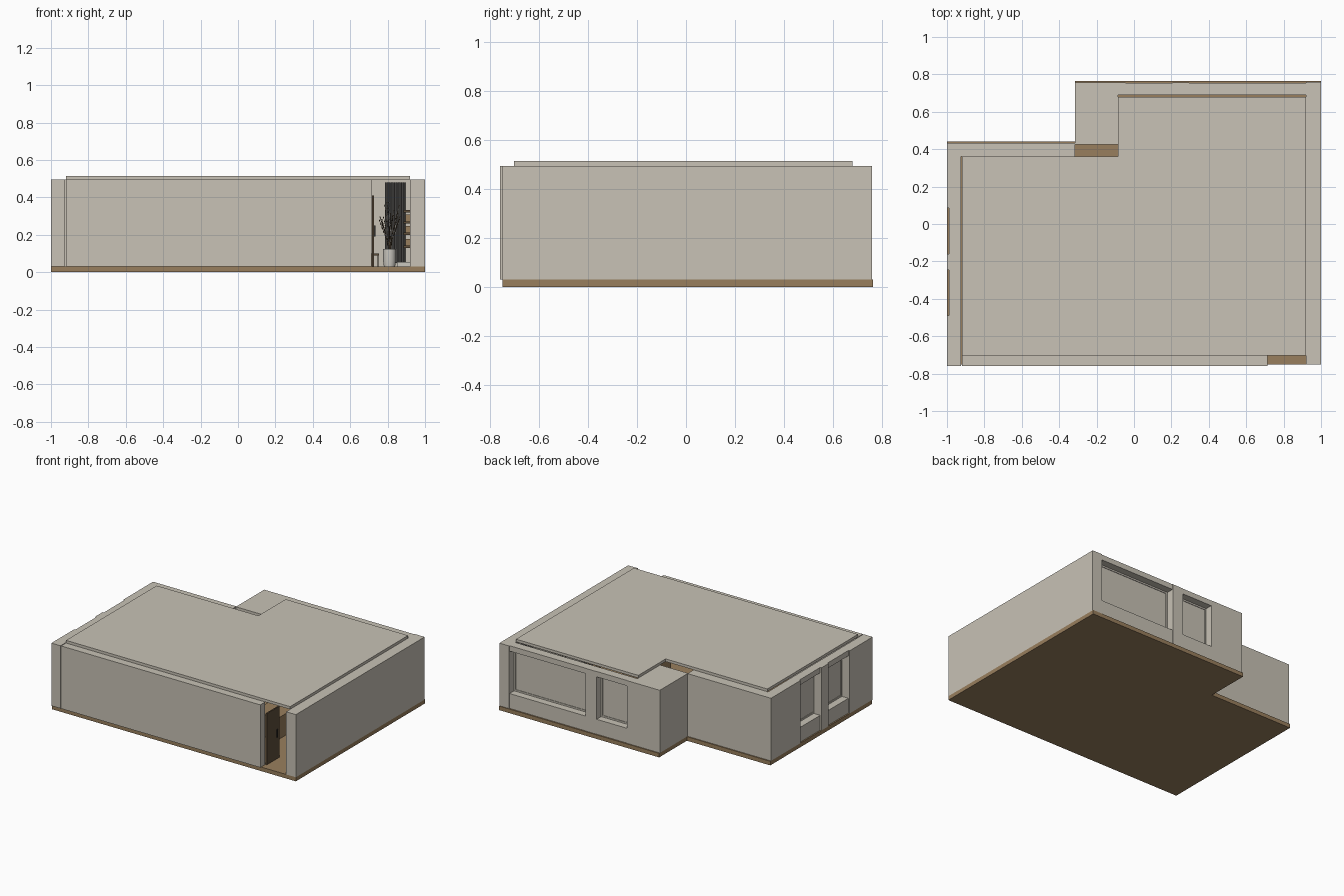
import bpy, bmesh, math, random
from mathutils import Vector

if "Cube" in bpy.data.objects:
    bpy.data.objects.remove(bpy.data.objects["Cube"])

random.seed(4)


def material(name, rgb):
    m = bpy.data.materials.new(name)
    m.diffuse_color = (*rgb, 1)
    m.use_nodes = True
    m.node_tree.nodes["Principled BSDF"].inputs["Base Color"].default_value = m.diffuse_color
    return m


PLASTER = material("warm grey plaster", (0.578, 0.540, 0.465))
WOOD = material("tan wood", (0.318, 0.212, 0.110))
DARK = material("dark brown wood", (0.110, 0.075, 0.042))
FABRIC = material("grey fabric", (0.190, 0.185, 0.175))
CERAMIC = material("pale ceramic", (0.600, 0.580, 0.530))
METAL = material("black metal", (0.030, 0.028, 0.025))


def finish(name, bm, mat):
    me = bpy.data.meshes.new(name)
    bm.to_mesh(me)
    bm.free()
    me.materials.append(mat)
    ob = bpy.data.objects.new(name, me)
    bpy.context.collection.objects.link(ob)
    return ob


def boxes(name, mat, *bounds):
    """One object from boxes given as (x0, x1, y0, y1, z0, z1)."""
    bm = bmesh.new()
    for x0, x1, y0, y1, z0, z1 in bounds:
        for v in bmesh.ops.create_cube(bm, size=1)["verts"]:
            v.co = Vector(((x0 + x1) / 2 + v.co.x * (x1 - x0),
                           (y0 + y1) / 2 + v.co.y * (y1 - y0),
                           (z0 + z1) / 2 + v.co.z * (z1 - z0)))
    return finish(name, bm, mat)


F, T = 0.03, 0.495          # floor top and wall top
SILL, HEAD = 0.14, 0.455    # window bottom and top

# Floor slabs and raised ceiling slabs
boxes("main_floor", WOOD, (-1, 1, -0.75, 0.44, 0, F))
boxes("rear_floor", WOOD, (-0.315, 1, 0.44, 0.765, 0, F))
boxes("main_ceiling", PLASTER, (-0.92, 0.92, -0.703, 0.36, T, 0.515))
boxes("rear_ceiling", PLASTER, (-0.085, 0.92, 0.36, 0.68, T, 0.515))

# Solid walls
boxes("right_wall", PLASTER, (0.92, 1, -0.75, 0.76, F, T))
boxes("front_wall", PLASTER, (-0.92, 0.715, -0.76, -0.703, F, T))
boxes("rear_left_wall", PLASTER, (-1, -0.315, 0.36, 0.432, F, T))
boxes("corner_block", PLASTER, (-0.315, -0.085, 0.425, 0.69, F, T))
boxes("rear_corner_wall", PLASTER, (-0.315, -0.045, 0.69, 0.757, F, T))

# Piers between the windows
boxes("rear_pier", PLASTER, (0.205, 0.295, 0.69, 0.757, F, T))
boxes("left_piers", PLASTER,
      (-1, -0.925, 0.085, 0.36, F, T),
      (-1, -0.925, -0.245, -0.16, F, T),
      (-1, -0.925, -0.76, -0.49, F, T))


def window(name, a, b, side):
    """Sill wall, lintel, pane and inner frame for an opening from a to b."""
    def place(u0, u1, d0, d1, z0, z1):      # d runs from inside to outside
        if side == "rear":
            return (u0, u1, 0.69 + d0, 0.69 + d1, z0, z1)
        return (-0.925 - d1, -0.925 - d0, u0, u1, z0, z1)
    boxes(name + "_sill_wall", PLASTER, place(a, b, 0, 0.065, F, SILL))
    boxes(name + "_lintel", PLASTER, place(a, b, 0, 0.065, HEAD, T))
    boxes(name + "_pane", PLASTER, place(a, b, 0.004, 0.008, SILL, HEAD))
    w = 0.012
    boxes(name + "_frame", PLASTER,
          place(a, b, 0, 0.012, SILL, SILL + w),
          place(a, b, 0, 0.012, HEAD - w, HEAD),
          place(a, a + w, 0, 0.012, SILL + w, HEAD - w),
          place(b - w, b, 0, 0.012, SILL + w, HEAD - w))


window("rear_large_window", 0.295, 0.92, "rear")
window("rear_small_window", -0.045, 0.205, "rear")
window("left_rear_window", -0.16, 0.085, "left")
window("left_front_window", -0.49, -0.245, "left")

# Open entrance door with its handle
boxes("entrance_door", DARK, (0.717, 0.727, -0.70, -0.55, F, 0.41))
boxes("door_handle", METAL, (0.727, 0.735, -0.585, -0.578, 0.19, 0.25))


# Pleated curtains at the rear window
def curtain(name, x0, x1):
    bm = bmesh.new()
    n, prev = 24, None
    for i in range(n + 1):
        x = x0 + (x1 - x0) * i / n
        y = 0.66 + 0.012 * math.sin(i * math.pi / 2 + 0.8)
        pair = [bm.verts.new((x, y, z)) for z in (0.05, 0.48)]
        if prev:
            bm.faces.new((prev[0], pair[0], pair[1], prev[1]))
        prev = pair
    ob = finish(name, bm, FABRIC)
    mod = ob.modifiers.new("thickness", "SOLIDIFY")
    mod.thickness = 0.003


curtain("right_curtain", 0.785, 0.895)
curtain("left_curtain", 0.30, 0.40)

# Vase, turned from a profile
bm = bmesh.new()
profile = [(0, F), (0.03, F), (0.034, 0.06), (0.034, 0.125),
           (0.029, 0.125), (0.028, 0.06), (0, 0.05)]
vs = [bm.verts.new((r, 0, z)) for r, z in profile]
es = [bm.edges.new(p) for p in zip(vs, vs[1:])]
bmesh.ops.spin(bm, geom=vs + es, cent=(0, 0, 0), axis=(0, 0, 1),
               angle=math.tau, steps=24)
bmesh.ops.remove_doubles(bm, verts=bm.verts, dist=0.0005)
bmesh.ops.recalc_face_normals(bm, faces=bm.faces)
vase = finish("vase", bm, CERAMIC)
vase.location = (0.81, 0.35, 0)
bpy.context.view_layer.objects.active = vase
vase.select_set(True)
bpy.ops.object.shade_smooth_by_angle()

# Dry branches fanning out of the vase, with small leaves
cu = bpy.data.curves.new("branches", "CURVE")
cu.dimensions = "3D"
cu.bevel_depth = 0.0015
cu.bevel_resolution = 0
leaves = bmesh.new()
base = Vector((0.81, 0.35, 0.07))
for i in range(16):
    a = i * 2.4
    tip = base + Vector((0.055 * math.cos(a), 0.055 * math.sin(a),
                         random.uniform(0.2, 0.31)))
    mid = base.lerp(tip, 0.5) - Vector((0.012 * math.cos(a), 0.012 * math.sin(a), 0))
    sp = cu.splines.new("POLY")
    sp.points.add(2)
    for p, co in zip(sp.points, (base, mid, tip)):
        p.co = (*co, 1)
    for k in range(4):
        c = mid.lerp(tip, 0.4 + 0.2 * k)
        for v in bmesh.ops.create_icosphere(leaves, subdivisions=1, radius=0.004)["verts"]:
            v.co += c
branches = bpy.data.objects.new("branches", cu)
cu.materials.append(DARK)
bpy.context.collection.objects.link(branches)
finish("branch_leaves", leaves, DARK)

# Shelves on the right wall with a low white cabinet below
boxes("wall_shelves", DARK,
      *[(0.885, 0.92, 0.42, 0.62, z, z + 0.012) for z in (0.13, 0.20, 0.26, 0.32)])
boxes("shelf_boxes", WOOD,
      *[(0.895, 0.92, 0.45 + 0.03 * i, 0.55 + 0.02 * i, z, z + 0.035)
        for i, z in enumerate((0.142, 0.212, 0.272))])
boxes("low_cabinet", CERAMIC, (0.85, 0.92, 0.40, 0.64, F, 0.055))

# Wooden cabinet seen through the doorway
boxes("wooden_cabinet", WOOD, (0.36, 0.56, -0.34, -0.05, F, 0.19))

# Small stool
boxes("stool_seat", DARK, (0.71, 0.755, -0.02, 0.04, 0.09, 0.10))
boxes("stool_legs", DARK,
      *[(x, x + 0.006, y, y + 0.006, F, 0.09)
        for x in (0.713, 0.745) for y in (-0.015, 0.03)])
